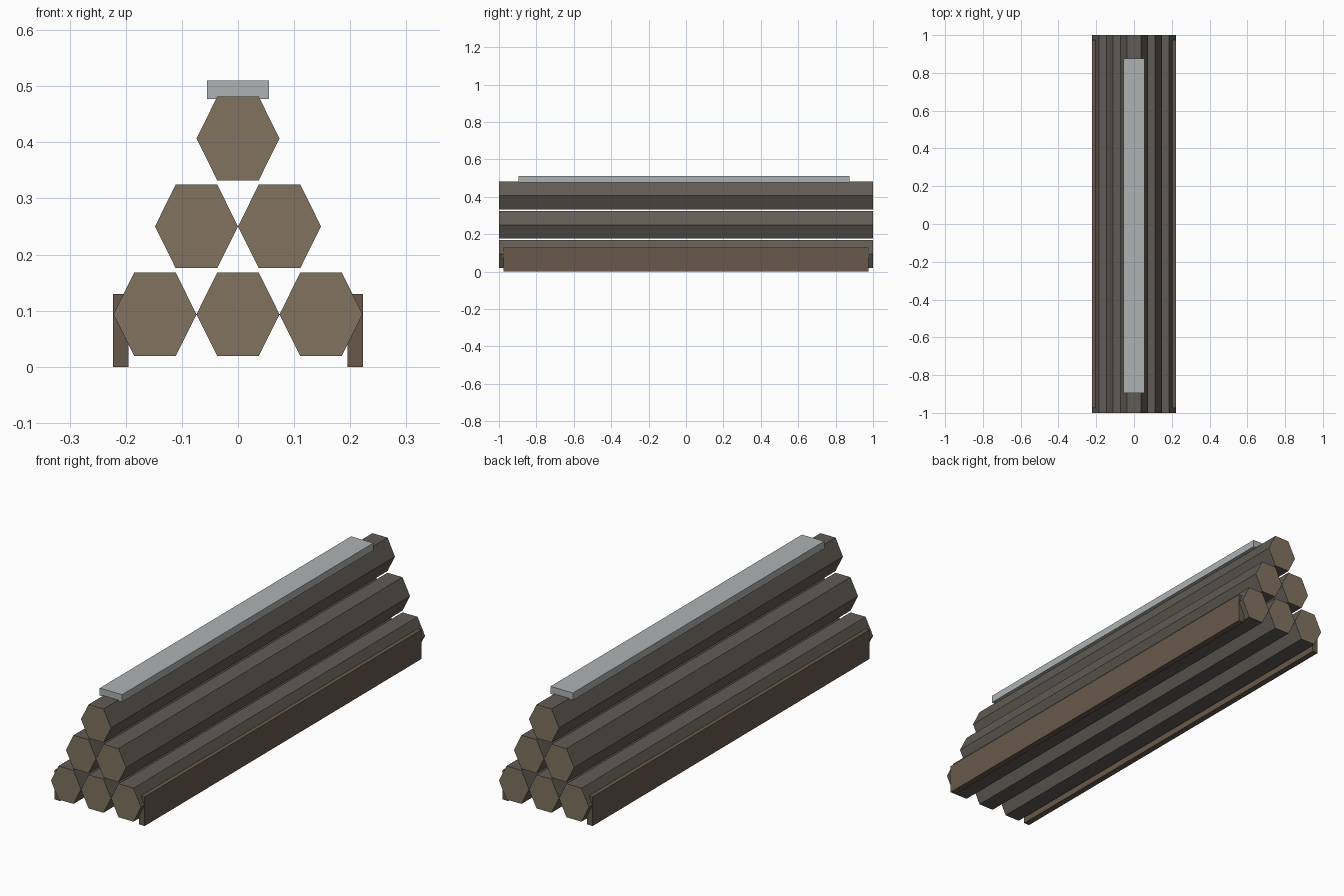
import bpy, bmesh

if "Cube" in bpy.data.objects:
    bpy.data.objects.remove(bpy.data.objects["Cube"])


def material(name, rgb):
    m = bpy.data.materials.new(name)
    m.diffuse_color = (*rgb, 1)
    m.use_nodes = True
    m.node_tree.nodes["Principled BSDF"].inputs["Base Color"].default_value = m.diffuse_color
    return m


BARK = material("bark", (0.12, 0.105, 0.09))
CUT = material("cut_wood", (0.22, 0.17, 0.115))
BOARD = material("board_wood", (0.14, 0.10, 0.07))
SNOW = material("pale_cap", (0.42, 0.45, 0.45))


def finish(name, bm, mats):
    bmesh.ops.recalc_face_normals(bm, faces=bm.faces)
    me = bpy.data.meshes.new(name)
    bm.to_mesh(me)
    bm.free()
    for m in mats:
        me.materials.append(m)
    ob = bpy.data.objects.new(name, me)
    bpy.context.collection.objects.link(ob)
    return ob


def log(name, x, z, w=0.074, h=0.0745, half_len=1.0):
    """Six-sided log along y with bark sides and pale cut ends."""
    profile = [(w, 0), (w / 2, h), (-w / 2, h), (-w, 0), (-w / 2, -h), (w / 2, -h)]
    bm = bmesh.new()
    front, back = ([bm.verts.new((x + px, y, z + pz)) for px, pz in profile]
                   for y in (-half_len, half_len))
    for ring in (front, back):
        bm.faces.new(ring).material_index = 1
    for i in range(6):
        j = (i + 1) % 6
        bm.faces.new((front[i], front[j], back[j], back[i]))
    return finish(name, bm, [BARK, CUT])


def box(name, lo, hi, mat):
    bm = bmesh.new()
    bmesh.ops.create_cube(bm, size=1)
    for v in bm.verts:
        v.co = [(a + b) / 2 + c * (b - a) for a, b, c in zip(lo, hi, v.co)]
    return finish(name, bm, [mat])


# Log pyramid: rows of three, two and one
for row, count in enumerate((3, 2, 1)):
    for i in range(count):
        log(f"log_row{row + 1}_{i + 1}", (i - (count - 1) / 2) * 0.148,
            0.0935 + row * 0.1567)

# Side boards holding the bottom row
box("left_board", (-0.2225, -0.975, 0), (-0.195, 0.975, 0.13), BOARD)
box("right_board", (0.195, -0.975, 0), (0.2225, 0.975, 0.13), BOARD)

# Pale strip lying on the top log
box("top_cap", (-0.055, -0.895, 0.477), (0.055, 0.875, 0.51), SNOW)
